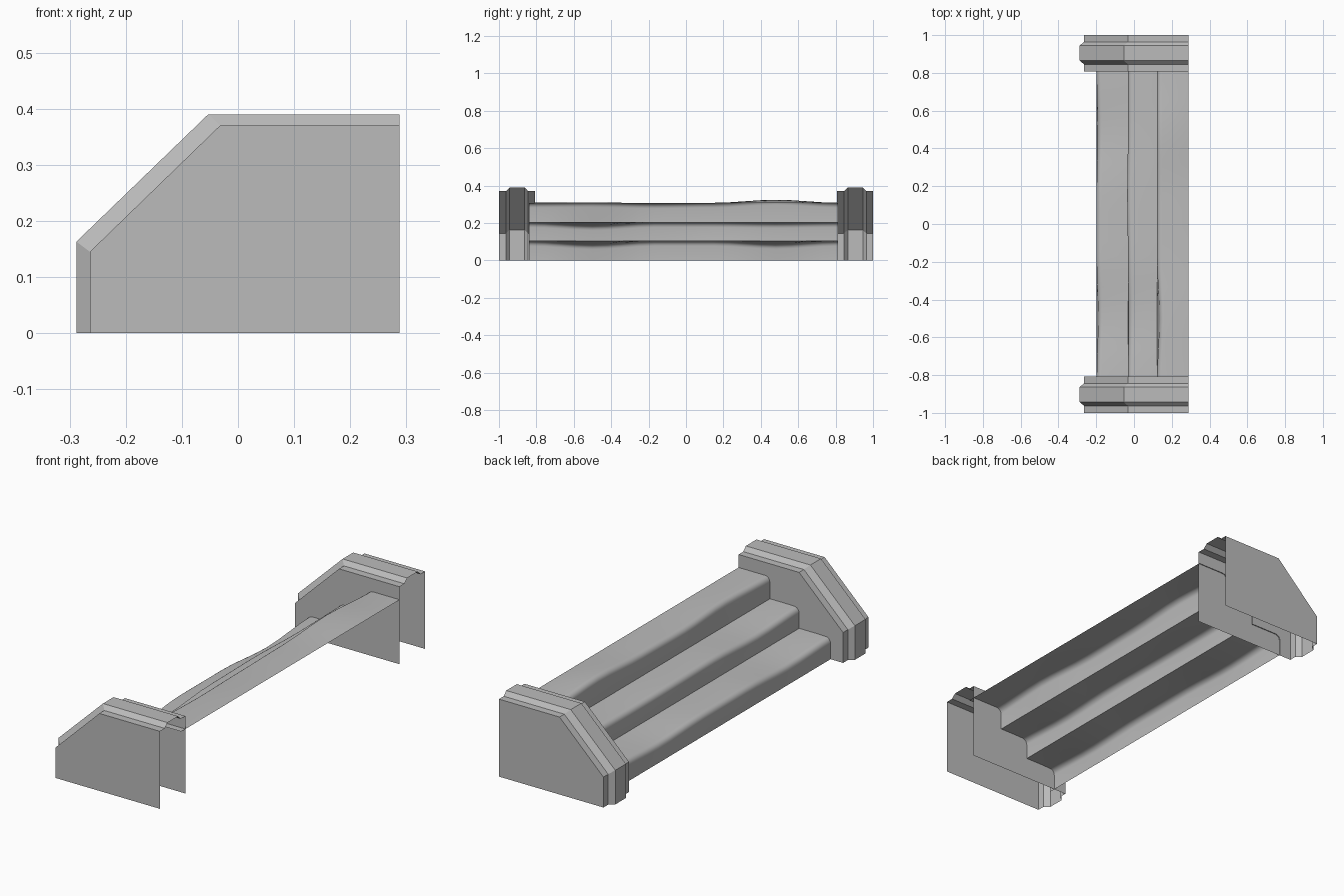
import bpy, bmesh, math
from mathutils import Vector

cube = bpy.data.objects.get("Cube")
if cube:
    bpy.data.objects.remove(cube)

stone = bpy.data.materials.new("grey_stone")
stone.use_nodes = True
GREY = (0.5, 0.5, 0.5, 1)
stone.diffuse_color = GREY
stone.node_tree.nodes["Principled BSDF"].inputs["Base Color"].default_value = GREY

BACK = 0.288


def loft(name, rings, cap=False, smooth=False):
    """Skin open cross-sections into a shell, with optional end sheets."""
    bm = bmesh.new()
    rows = [[bm.verts.new(p) for p in ring] for ring in rings]
    for a, b in zip(rows, rows[1:]):
        for i in range(len(a) - 1):
            bm.faces.new((a[i], a[i + 1], b[i + 1], b[i]))
    if cap:
        bm.faces.new(rows[0][::-1])
        bm.faces.new(rows[-1])
    mesh = bpy.data.meshes.new(name)
    bm.to_mesh(mesh)
    bm.free()
    mesh.materials.append(stone)
    obj = bpy.data.objects.new(name, mesh)
    bpy.context.collection.objects.link(obj)
    if smooth:
        bpy.ops.object.select_all(action="DESELECT")
        obj.select_set(True)
        bpy.context.view_layer.objects.active = obj
        bpy.ops.object.shade_smooth_by_angle(angle=math.radians(40))
    return obj


# Side walls: hollow shells with a raised moulding, open below and behind
INNER = [(-0.264, 0), (-0.264, 0.145), (-0.032, 0.37), (BACK, 0.37), (BACK, 0)]
OUTER = [(-0.288, 0), (-0.288, 0.163), (-0.053, 0.39), (BACK, 0.39), (BACK, 0)]
SECTIONS = [(0, INNER), (0.037, INNER), (0.057, OUTER),
            (0.137, OUTER), (0.156, INNER), (0.192, INNER)]


def side_wall(name, y0):
    bm_rings = [[(x, y0 + dy, z) for x, z in shape[:4]] for dy, shape in SECTIONS]
    loft(name, bm_rings)
    for label, y, flip in (("front", y0, 1), ("back", y0 + 0.192, -1)):
        sheet = [(x, y, z) for x, z in INNER][::flip]
        mesh = bpy.data.meshes.new(f"{name}_{label}_sheet")
        mesh.from_pydata(sheet, [], [range(len(sheet))])
        mesh.materials.append(stone)
        bpy.context.collection.objects.link(bpy.data.objects.new(mesh.name, mesh))


side_wall("front_wall", -1.0)
side_wall("back_wall", 0.808)

# Steps: one open shell with rounded, unevenly worn nosings
STATIONS = [-0.84, -0.5, -0.17, 0.15, 0.48, 0.812]
STEPS = [  # riser x, tread z, sideways wear, vertical wear
    (-0.198, 0.103, (0, 0.008, 0, 0, 0.006, 0), (0, -0.018, 0, 0, -0.016, 0)),
    (-0.032, 0.203, (0, 0.004, 0, -0.004, 0, 0), (0, -0.016, 0, 0, -0.004, 0)),
    (0.122, 0.308, (0, 0.012, 0, 0, 0, 0), (0, 0.002, -0.004, 0, 0.016, 0)),
]
RADIUS, ARC, SUB = 0.026, 5, 4


def blend(values, t):
    i = min(int(t), len(values) - 2)
    f = t - i
    return values[i] + (values[i + 1] - values[i]) * f * f * (3 - 2 * f)


def step_section(t):
    i = min(int(t), len(STATIONS) - 2)
    y = STATIONS[i] + (STATIONS[i + 1] - STATIONS[i]) * (t - i)
    points, floor = [], 0
    for n, (x, z, wear_x, wear_z) in enumerate(STEPS):
        back = STEPS[n + 1][0] if n < 2 else BACK
        cx = x + RADIUS + blend(wear_x, t)
        cz = z - RADIUS + blend(wear_z, t)
        points.append(Vector((x, y, floor)))
        for k in range(ARC + 1):
            a = math.pi / 2 * k / ARC
            points.append(Vector((cx - RADIUS * math.cos(a), y, cz + RADIUS * math.sin(a))))
        floor = z
        if n == 2:
            points.append(Vector((back, y, z)))
    return points


count = (len(STATIONS) - 1) * SUB
loft("steps", [step_section(k / SUB) for k in range(count + 1)], smooth=True)
